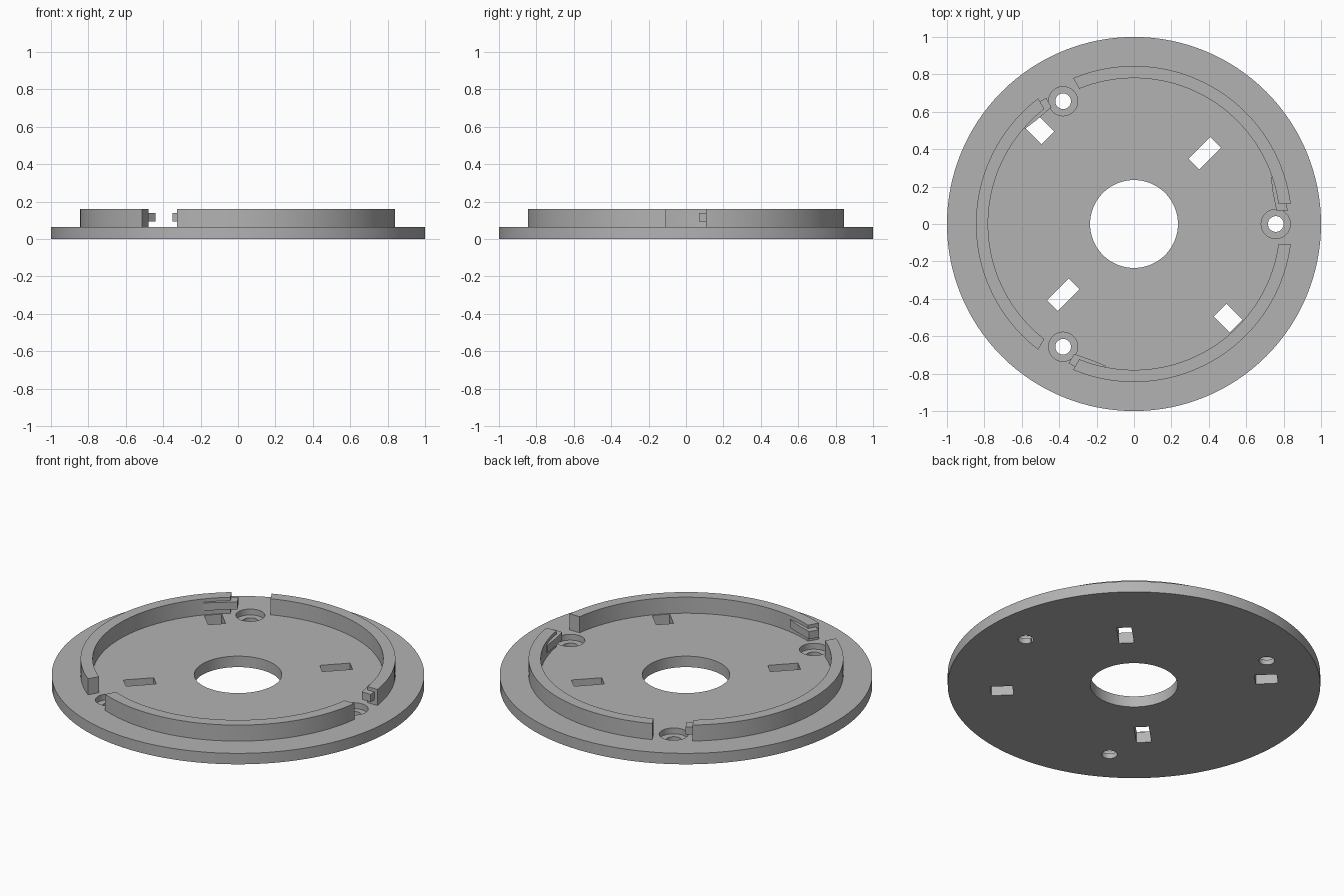
import bpy, bmesh, math
from mathutils import Matrix

cube = bpy.data.objects.get("Cube")
if cube:
    bpy.data.objects.remove(cube, do_unlink=True)

grey = bpy.data.materials.new("mid grey")
grey.use_nodes = True
COLOUR = (0.45, 0.45, 0.45, 1)
grey.diffuse_color = COLOUR
grey.node_tree.nodes["Principled BSDF"].inputs["Base Color"].default_value = COLOUR

PLATE_TOP, RING_TOP = 0.065, 0.16
RING_IN, RING_OUT = 0.78, 0.845
HALF_GAP = 0.108
TURNS = [math.radians(a) for a in (0, 120, 240)]


def prism(name, points, z0, z1, turn=0):
    """Extrude a flat outline from z0 to z1, then turn it about the centre."""
    bm = bmesh.new()
    face = bm.faces.new([bm.verts.new((x, y, z0)) for x, y in points])
    top = bmesh.ops.extrude_face_region(bm, geom=[face])["geom"]
    bmesh.ops.translate(bm, vec=(0, 0, z1 - z0),
                        verts=[g for g in top if isinstance(g, bmesh.types.BMVert)])
    bmesh.ops.transform(bm, matrix=Matrix.Rotation(turn, 4, "Z"), verts=bm.verts)
    bmesh.ops.recalc_face_normals(bm, faces=bm.faces)
    mesh = bpy.data.meshes.new(name)
    bm.to_mesh(mesh)
    bm.free()
    mesh.materials.append(grey)
    obj = bpy.data.objects.new(name, mesh)
    bpy.context.collection.objects.link(obj)
    return obj


def arc(radius, start, end, steps):
    angles = [start + (end - start) * i / steps for i in range(steps + 1)]
    return [(radius * math.cos(a), radius * math.sin(a)) for a in angles]


def circle(radius, cx=0, steps=48):
    return [(cx + x, y) for x, y in arc(radius, 0, math.tau, steps)[:-1]]


def cut(target, cutter):
    """Apply a boolean difference and discard the cutter."""
    cutter.hide_render = True
    mod = target.modifiers.new("cut", "BOOLEAN")
    mod.operation, mod.solver, mod.object = "DIFFERENCE", "EXACT", cutter
    bpy.context.view_layer.objects.active = target
    bpy.ops.object.modifier_apply(modifier=mod.name)
    bpy.data.objects.remove(cutter, do_unlink=True)


# Round base plate with central opening
plate = prism("base_plate", circle(1, steps=128), 0, PLATE_TOP)
cut(plate, prism("centre_cutter", circle(0.235, steps=72), -0.1, 0.2))

# Counterbored screw holes
for turn in TURNS:
    cut(plate, prism("screw_cutter", circle(0.042, 0.758), -0.1, 0.2, turn))
    cut(plate, prism("counterbore_cutter", circle(0.078, 0.758), 0.03, 0.2, turn))

# Slots: (distance from centre, radial size, tangential size, direction)
for dist, radial, across, degrees in ((0.535, 0.165, 0.08, 45), (0.535, 0.165, 0.08, 225),
                                      (0.712, 0.12, 0.095, 135), (0.712, 0.12, 0.095, 315)):
    a, b, h = dist - radial / 2, dist + radial / 2, across / 2
    cut(plate, prism("slot_cutter", [(a, -h), (b, -h), (b, h), (a, h)],
                     -0.1, 0.2, math.radians(degrees)))
parts = [plate]

# Three raised rim sections with parallel-sided gaps, each with a latch
third = math.tau / 3
outer_trim, inner_trim = math.asin(HALF_GAP / RING_OUT), math.asin(HALF_GAP / RING_IN)
rim = (arc(RING_OUT, outer_trim, third - outer_trim, 40)
       + arc(RING_IN, third - inner_trim, inner_trim, 40))
latch = [(0.732, 0.25), (0.742, 0.17), (0.762, 0.07), (0.82, 0.07), (0.818, 0.12), (0.78, 0.25)]
for i, turn in enumerate(TURNS, 1):
    parts.append(prism(f"rim_section_{i}", rim, PLATE_TOP - 0.002, RING_TOP, turn))
    parts.append(prism(f"latch_{i}", latch, 0.095, 0.14, turn))

# Smooth the round walls, keep hard edges
bpy.ops.object.select_all(action="DESELECT")
for part in parts:
    part.select_set(True)
bpy.context.view_layer.objects.active = plate
bpy.ops.object.shade_smooth_by_angle(angle=math.radians(30))
